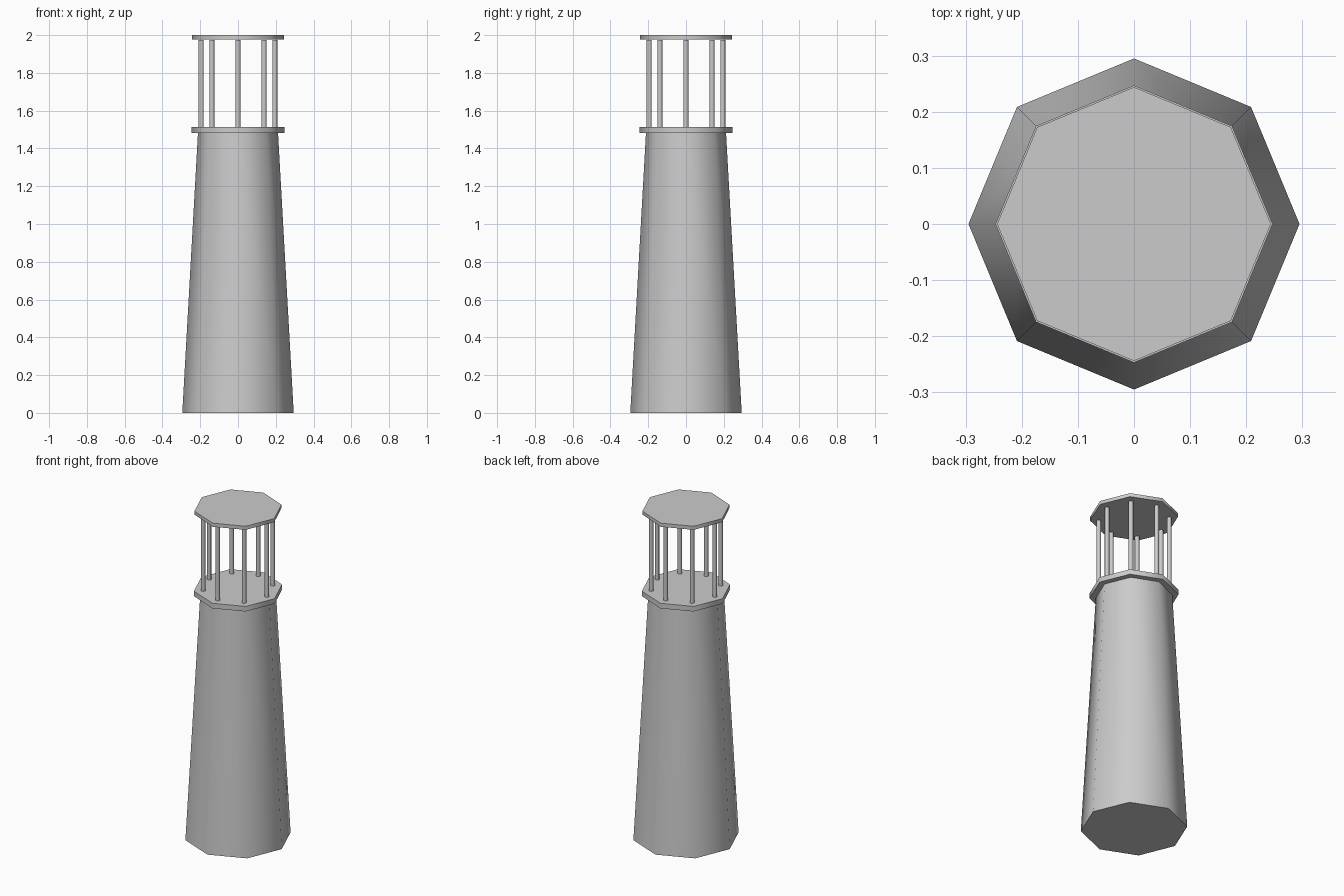
import bpy
import math

cube = bpy.data.objects.get("Cube")
if cube:
    bpy.data.objects.remove(cube, do_unlink=True)

SIDES = 8
GREY = (0.6, 0.6, 0.6, 1)

stone = bpy.data.materials.new("plain_grey")
stone.use_nodes = True
stone.diffuse_color = GREY
stone.node_tree.nodes["Principled BSDF"].inputs["Base Color"].default_value = GREY


def prism(name, bottom_radius, top_radius, low, high, x=0, y=0):
    """Eight-sided upright solid with softened sides and crisp caps."""
    bpy.ops.mesh.primitive_cone_add(
        vertices=SIDES, radius1=bottom_radius, radius2=top_radius,
        depth=high - low, location=(x, y, (low + high) / 2))
    part = bpy.context.object
    part.name = name
    part.data.materials.append(stone)
    bpy.ops.object.shade_smooth_by_angle(angle=math.radians(50))
    return part


# Tapered shaft, gallery deck and flat roof
prism("tower", 0.295, 0.212, 0, 1.482)
prism("gallery_deck", 0.247, 0.247, 1.482, 1.513)
prism("roof", 0.244, 0.244, 1.978, 2)

# Ring of slender posts, one under each roof corner
for i in range(SIDES):
    angle = math.tau * i / SIDES
    prism(f"post_{i + 1}", 0.013, 0.013, 1.505, 1.973,
          0.195 * math.cos(angle), 0.195 * math.sin(angle))
